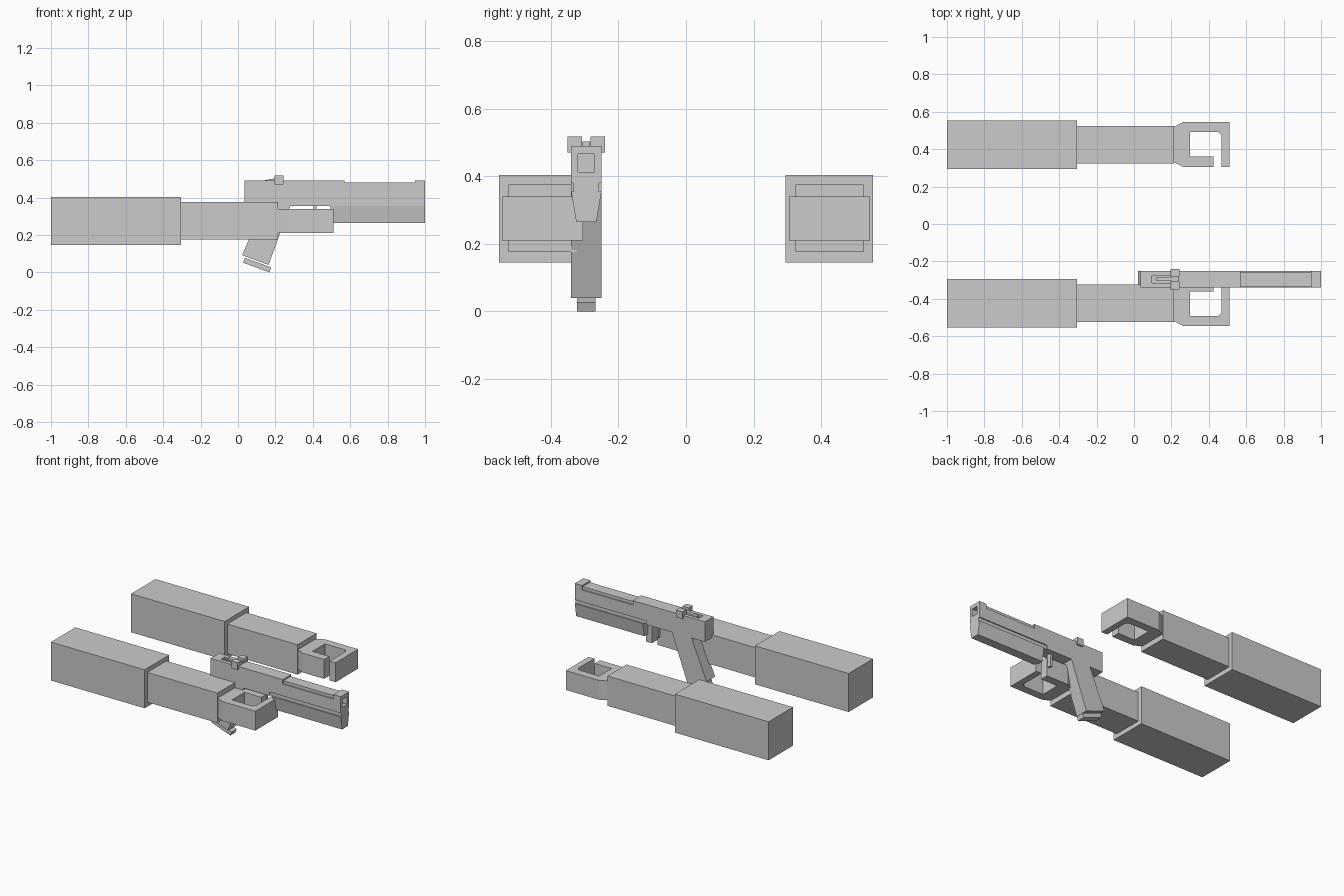
import bpy, bmesh

if "Cube" in bpy.data.objects:
    bpy.data.objects.remove(bpy.data.objects["Cube"])

grey = bpy.data.materials.new("light_grey")
grey.diffuse_color = (0.6, 0.6, 0.6, 1)
grey.use_nodes = True
grey.node_tree.nodes["Principled BSDF"].inputs["Base Color"].default_value = grey.diffuse_color


def finish(name, bm):
    bmesh.ops.recalc_face_normals(bm, faces=bm.faces)
    me = bpy.data.meshes.new(name)
    bm.to_mesh(me)
    bm.free()
    me.materials.append(grey)
    ob = bpy.data.objects.new(name, me)
    bpy.context.collection.objects.link(ob)
    return ob


def prism(name, pts, lo, hi, axis):
    """Extrude a 2D outline from lo to hi along axis ('x', 'y' or 'z')."""
    place = {'x': lambda a, b, t: (t, a, b),
             'y': lambda a, b, t: (a, t, b),
             'z': lambda a, b, t: (a, b, t)}[axis]
    bm = bmesh.new()
    ends = [[bm.verts.new(place(a, b, t)) for a, b in pts] for t in (lo, hi)]
    for ring in ends:
        bm.faces.new(ring)
    n = len(pts)
    for i in range(n):
        j = (i + 1) % n
        bm.faces.new((ends[0][i], ends[0][j], ends[1][j], ends[1][i]))
    return finish(name, bm)


def box(name, x, y, z):
    return prism(name, [(x[0], y[0]), (x[1], y[0]), (x[1], y[1]), (x[0], y[1])],
                 z[0], z[1], 'z')


def cut(target, cutter):
    cutter.hide_render = True
    cutter.hide_viewport = True
    mod = target.modifiers.new("cut", 'BOOLEAN')
    mod.operation = 'DIFFERENCE'
    mod.solver = 'EXACT'
    mod.object = cutter


# Two mirrored arms: sleeve, forearm and a curled blocky hand
hand = [(0.215, 0.33), (0.265, 0.305), (0.425, 0.305), (0.425, 0.36),
        (0.30, 0.36), (0.30, 0.492), (0.45, 0.492), (0.467, 0.475),
        (0.467, 0.305), (0.51, 0.305), (0.51, 0.545), (0.265, 0.545),
        (0.215, 0.52)]
for side, s in (("left", 1), ("right", -1)):
    box(side + "_sleeve", (-1, -0.305), (s * 0.295, s * 0.553), (0.145, 0.403))
    box(side + "_forearm", (-0.305, 0.215), (s * 0.324, s * 0.525), (0.175, 0.375))
    prism(side + "_hand", [(x, s * y) for x, y in hand], 0.21, 0.34, 'z')

# Pistol, centred on its own plane
C = -0.295


def centred(name, x, half, z, off=0):
    return box(name, x, (C + off - half, C + off + half), z)


# Slide: tall rear, slightly lower and narrower front top, front sight
rear = prism("slide_rear", [(0.035, 0.355), (0.47, 0.355), (0.47, 0.38),
                            (0.57, 0.38), (0.57, 0.49), (0.035, 0.49)],
             C - 0.045, C + 0.045, 'y')
front = centred("slide_front", (0.57, 1.0), 0.045, (0.38, 0.46))
centred("slide_top", (0.57, 0.946), 0.038, (0.46, 0.48))
sight = centred("front_sight", (0.946, 1.0), 0.045, (0.46, 0.49))
muzzle = centred("muzzle_cutter", (0.95, 1.05), 0.024, (0.412, 0.465))
cut(front, muzzle)
cut(sight, muzzle)

# Groove strip and tapered rail under the barrel
centred("groove_strip", (0.47, 1.0), 0.038, (0.355, 0.38))
prism("under_barrel", [(C - 0.045, 0.355), (C - 0.03, 0.265),
                       (C + 0.03, 0.265), (C + 0.045, 0.355)],
      0.495, 1.0, 'x')

# Slanted grip, magazine base and trigger
prism("grip", [(0.022, 0.092), (0.163, 0.04), (0.28, 0.357), (0.135, 0.357)],
      C - 0.045, C + 0.045, 'y')
prism("magazine_base", [(0.027, 0.052), (0.168, 0.0), (0.178, 0.026), (0.037, 0.078)],
      C - 0.027, C + 0.027, 'y')
centred("trigger", (0.405, 0.42), 0.015, (0.27, 0.357))

# Rear sight blocks, and a raised lever in a slot
for off in (-0.034, 0.034):
    centred("rear_sight_block", (0.195, 0.242), 0.021, (0.47, 0.518), off)
cut(rear, centred("slot_cutter", (0.095, 0.22), 0.02, (0.47, 0.55)))
centred("sight_bridge", (0.20, 0.235), 0.02, (0.47, 0.50))
prism("lever", [(0.12, 0.47), (0.24, 0.47), (0.24, 0.503), (0.20, 0.503), (0.12, 0.488)],
      C - 0.011, C + 0.011, 'y')
